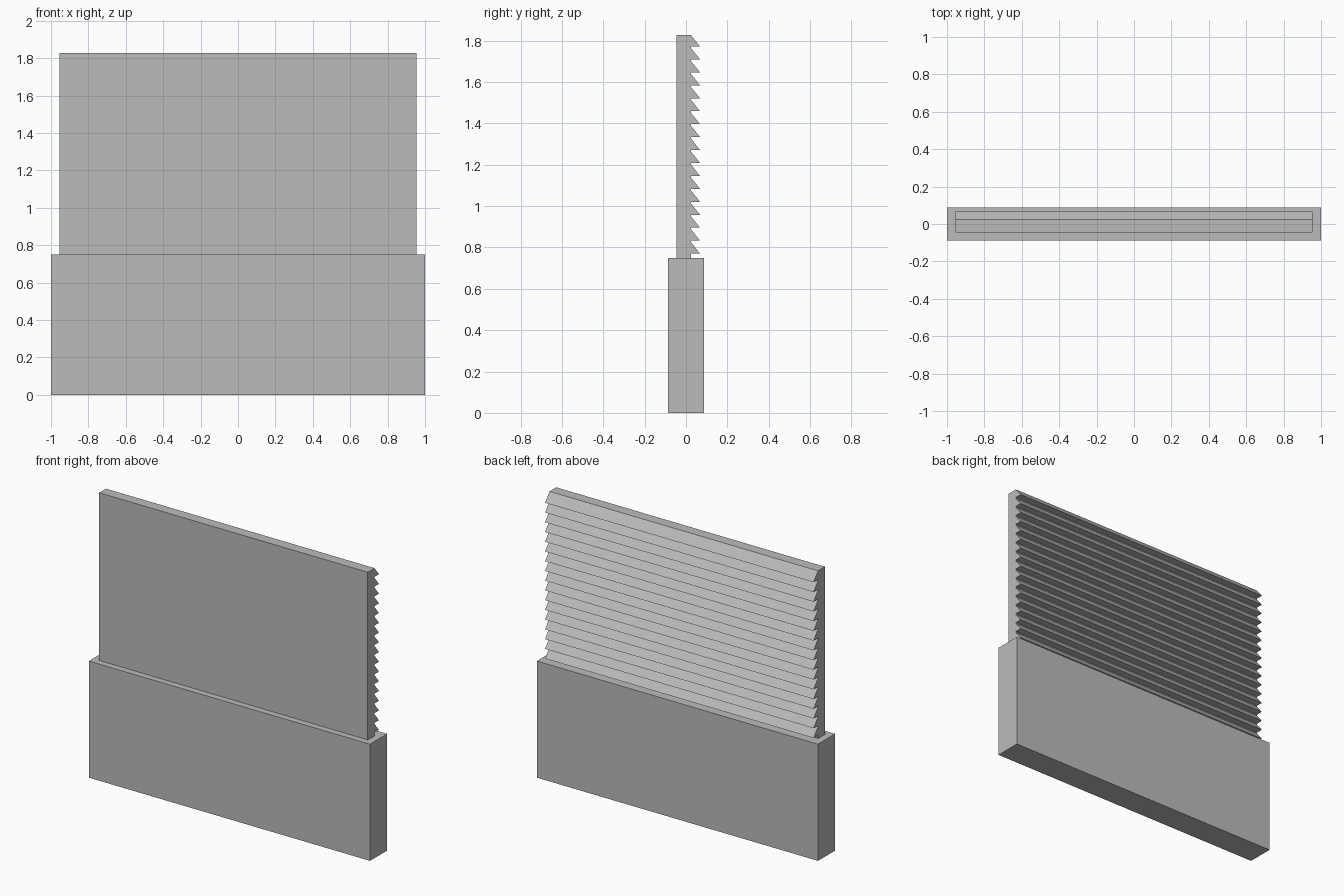
import bpy
import bmesh

if "Cube" in bpy.data.objects:
    bpy.data.objects.remove(bpy.data.objects["Cube"], do_unlink=True)

grey = bpy.data.materials.new("plain_grey")
grey.use_nodes = True
colour = (0.5, 0.5, 0.5, 1)
grey.diffuse_color = colour
grey.node_tree.nodes["Principled BSDF"].inputs["Base Color"].default_value = colour


def extrude_profile(name, profile, half_width):
    """Sweep a closed (y, z) outline along x, centred on x = 0."""
    bm = bmesh.new()
    face = bm.faces.new([bm.verts.new((-half_width, y, z)) for y, z in profile])
    swept = bmesh.ops.extrude_face_region(bm, geom=[face])
    verts = [v for v in swept["geom"] if isinstance(v, bmesh.types.BMVert)]
    bmesh.ops.translate(bm, verts=verts, vec=(2 * half_width, 0, 0))
    bmesh.ops.recalc_face_normals(bm, faces=bm.faces)
    mesh = bpy.data.meshes.new(name)
    bm.to_mesh(mesh)
    bm.free()
    mesh.materials.append(grey)
    obj = bpy.data.objects.new(name, mesh)
    bpy.context.collection.objects.link(obj)
    return obj


BASE_TOP, PLATE_TOP = 0.75, 1.828
BASE_Y = 0.087
FRONT_Y, ROOT_Y, TIP_Y = -0.046, 0.023, 0.068
TEETH, PITCH, TOOTH_DROP = 17, 0.0626, 0.056

# Solid lower block
extrude_profile("base_block", [(-BASE_Y, 0), (BASE_Y, 0),
                               (BASE_Y, BASE_TOP), (-BASE_Y, BASE_TOP)], 1.0)

# Upright plate: flat front, overlapping sloped ridges with level undersides behind
outline = [(FRONT_Y, BASE_TOP), (FRONT_Y, PLATE_TOP)]
for i in range(TEETH):
    top = PLATE_TOP - i * PITCH
    tip = top - TOOTH_DROP
    outline += [(ROOT_Y, top), (TIP_Y, tip), (ROOT_Y, tip)]
outline.append((ROOT_Y, BASE_TOP))
extrude_profile("ridged_plate", outline, 0.955)
